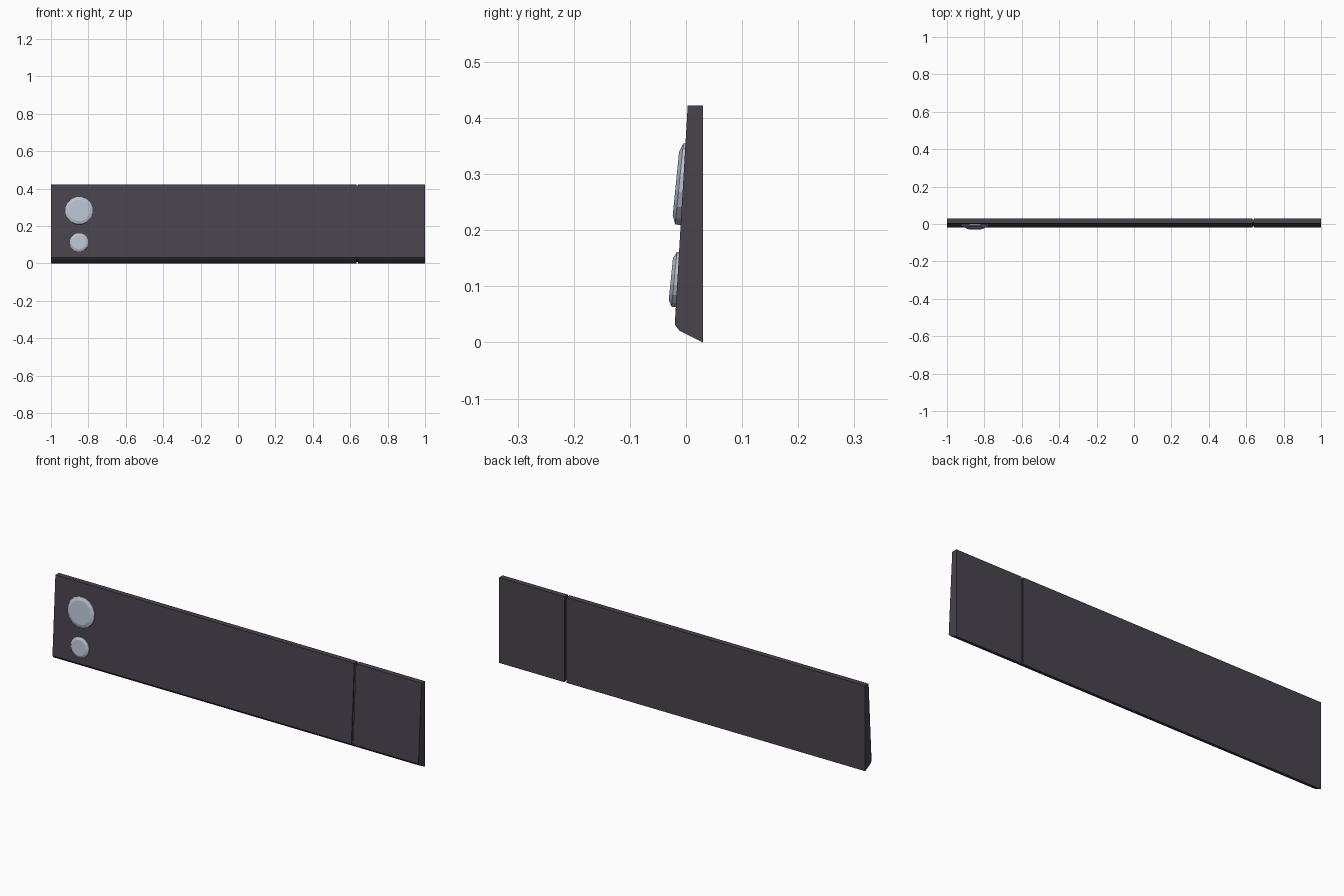
import bpy, math
from mathutils import Matrix

if "Cube" in bpy.data.objects:
    bpy.data.objects.remove(bpy.data.objects["Cube"])


def material(name, rgb):
    m = bpy.data.materials.new(name)
    m.diffuse_color = (*rgb, 1)
    m.use_nodes = True
    m.node_tree.nodes["Principled BSDF"].inputs["Base Color"].default_value = m.diffuse_color
    return m


DARK = material("dark plum grey", (0.068, 0.056, 0.075))
STEEL = material("pale steel", (0.48, 0.54, 0.64))


def make_object(name, verts, faces, mat):
    mesh = bpy.data.meshes.new(name)
    mesh.from_pydata(verts, [], faces)
    mesh.materials.append(mat)
    obj = bpy.data.objects.new(name, mesh)
    bpy.context.collection.objects.link(obj)
    return obj


def loft(name, rings, mat):
    """Join equal rings of points, capping both ends."""
    n = len(rings[0])
    faces = [(r * n + i, r * n + (i + 1) % n, (r + 1) * n + (i + 1) % n, (r + 1) * n + i)
             for r in range(len(rings) - 1) for i in range(n)]
    faces += [tuple(reversed(range(n))), tuple(range((len(rings) - 1) * n, len(rings) * n))]
    return make_object(name, [p for ring in rings for p in ring], faces, mat)


# Panel cross-section (y, z): upright back, leaning front, chamfered foot
PROFILE = [(0.03, 0), (0.03, 0.422), (0.003, 0.422), (-0.02, 0.032), (-0.012, 0.021)]
INNER = [(0.024, 0.009), (0.024, 0.416), (0.008, 0.416), (-0.013, 0.034), (-0.006, 0.026)]


def slab(name, x0, x1, profile):
    return loft(name, [[(x, y, z) for y, z in profile] for x in (x0, x1)], DARK)


slab("main_panel", -1, 0.633, PROFILE)
slab("end_panel", 0.642, 1, PROFILE)
slab("seam_core", 0.63, 0.645, INNER)


# Bevelled round knobs, tilted upward
def knob(name, y, z, radius, face_radius, depth, sides=16):
    place = Matrix.Translation((-0.85, y, z)) @ Matrix.Rotation(math.radians(90 - 5.7), 4, 'X')
    rings = []
    for r, h in ((radius, -depth), (radius, -0.006), (face_radius, 0)):
        ring = []
        for i in range(sides):
            a = 2 * math.pi * (i + 0.5) / sides
            ring.append(Matrix.Translation((0, 0, h)) @ Matrix.Diagonal((r, r, 1, 1))
                        @ Matrix.Translation((math.cos(a), math.sin(a), 0)).translation)
        rings.append([tuple(place @ p) for p in ring])
    return loft(name, rings, STEEL)


knob("large_knob", -0.018, 0.283, 0.074, 0.058, 0.02)
knob("small_knob", -0.027, 0.113, 0.05, 0.038, 0.02)
